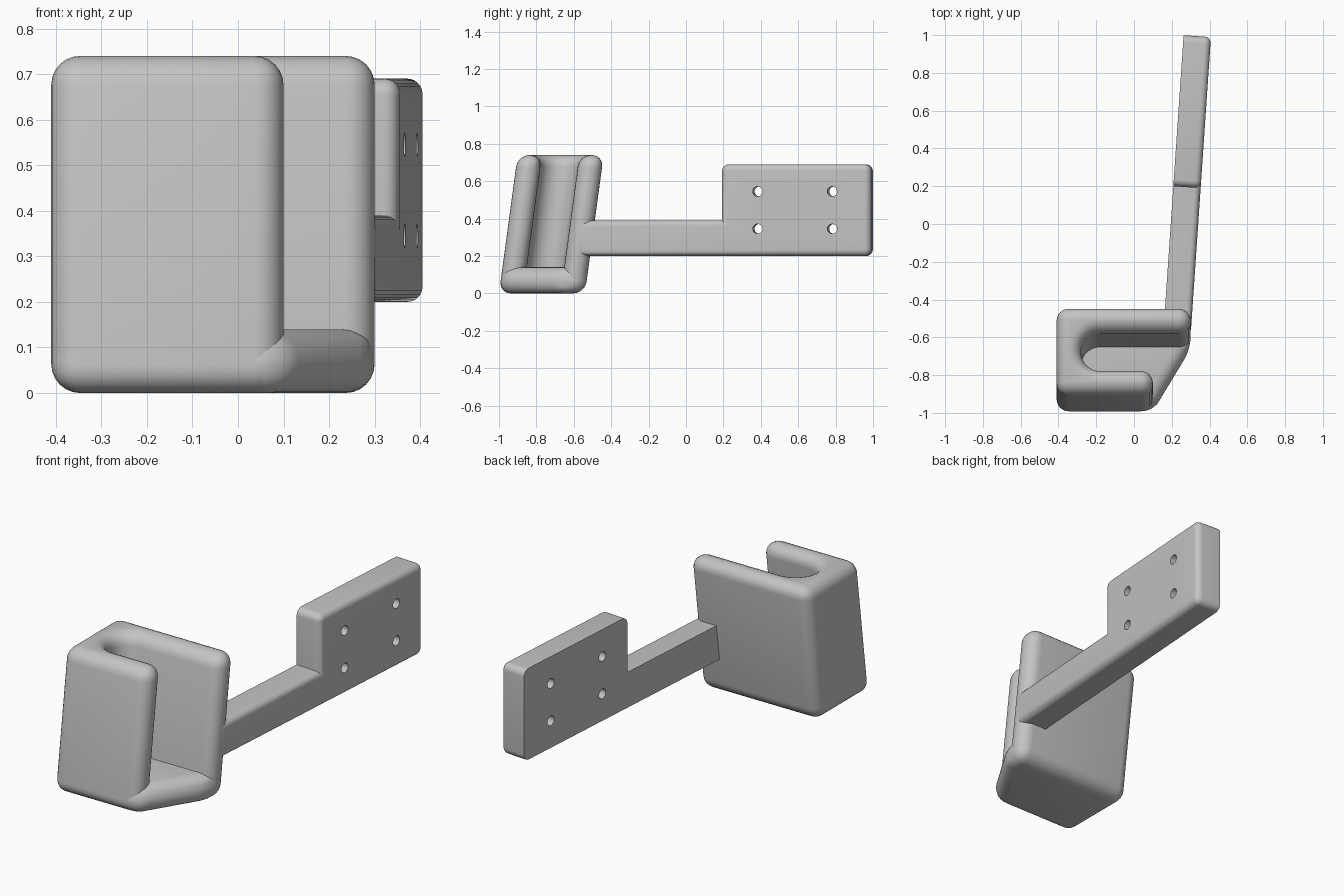
import bpy
import bmesh
import math
from mathutils import Vector

cube = bpy.data.objects.get("Cube")
if cube:
    bpy.data.objects.remove(cube, do_unlink=True)

grey = bpy.data.materials.new("light grey")
grey.use_nodes = True
colour = (0.55, 0.55, 0.55, 1)
grey.diffuse_color = colour
grey.node_tree.nodes["Principled BSDF"].inputs["Base Color"].default_value = colour

LEAN = 0.135        # backward lean of the holder per unit of height
FILLET = 0.064      # holder edge rounding
RIM = 0.033         # bracket edge rounding


def prism(points, offset):
    """Closed prism from an outline of 3D points, pushed along an offset."""
    bm = bmesh.new()
    face = bm.faces.new([bm.verts.new(p) for p in points])
    moved = bmesh.ops.extrude_face_region(bm, geom=[face])["geom"]
    verts = [g for g in moved if isinstance(g, bmesh.types.BMVert)]
    bmesh.ops.translate(bm, vec=Vector(offset), verts=verts)
    bmesh.ops.recalc_face_normals(bm, faces=bm.faces)
    return bm


def round_edges(bm, edges, radius, segments=6):
    bmesh.ops.bevel(bm, geom=edges, offset=radius, segments=segments,
                    profile=0.5, affect='EDGES', clamp_overlap=True)


def finish(bm, name):
    mesh = bpy.data.meshes.new(name)
    bm.to_mesh(mesh)
    bm.free()
    obj = bpy.data.objects.new(name, mesh)
    bpy.context.collection.objects.link(obj)
    mesh.materials.append(grey)
    return obj


def smooth(obj):
    bpy.ops.object.select_all(action='DESELECT')
    obj.select_set(True)
    bpy.context.view_layer.objects.active = obj
    bpy.ops.object.shade_smooth_by_angle(angle=math.radians(32))


def leaning_part(name, outline, height):
    """Upright prism with rounded edges, sheared backward."""
    bm = prism([(x, y, 0) for x, y in outline], (0, 0, height))
    sharp = [e for e in bm.edges if e.calc_face_angle(0) > math.radians(30)]
    round_edges(bm, sharp, FILLET)
    for v in bm.verts:
        v.co.y += LEAN * v.co.z
    smooth(finish(bm, name))


# Holder: U-shaped wall around a round-ended slot
slot_y, slot_r, slot_x = -0.77, 0.1, -0.18
front, back = slot_y - 0.23, slot_y + 0.23
arc = [(slot_x - slot_r * math.sin(a), slot_y + slot_r * math.cos(a))
       for a in (math.pi * i / 20 for i in range(21))]
wall = [(-0.41, front), (0.1, front), (0.1, slot_y - slot_r)]
wall += arc[::-1]
wall += [(0.3, slot_y + slot_r), (0.3, back), (-0.41, back)]
leaning_part("holder_wall", wall, 0.74)

# Holder floor with a slanted open side
floor = [(-0.41, front), (0.1, front), (0.3, slot_y + slot_r), (0.3, back), (-0.41, back)]
leaning_part("holder_floor", floor, 0.14)

# Bracket: slim arm widening into a mounting plate
length, step, low, mid, high, thick = 1.578, 0.777, 0.2, 0.39, 0.69, 0.145
side = [(0, low), (length, low), (length, high), (step, high), (step, mid), (0, mid)]
bm = prism([(-thick, y, z) for y, z in side], (thick, 0, 0))
corners = [e for e in bm.edges
           if abs(e.verts[0].co.x - e.verts[1].co.x) > 0.1
           and e.verts[0].co.y > 0.1 and abs(e.verts[0].co.z - mid) > 0.01]
round_edges(bm, corners, RIM + 0.004)
outer = [e for e in bm.edges if all(v.co.x > -0.001 for v in e.verts)
         and e.calc_face_angle(0) > 1]
round_edges(bm, outer, RIM)
bracket = finish(bm, "mounting_bracket")

# Four screw holes through the plate
bm = bmesh.new()
for y in (0.97, 1.37):
    for z in (0.345, 0.545):
        ring = [(-0.3, y + 0.026 * math.cos(a), z + 0.026 * math.sin(a))
                for a in (math.tau * i / 24 for i in range(24))]
        face = bm.faces.new([bm.verts.new(p) for p in ring])
        moved = bmesh.ops.extrude_face_region(bm, geom=[face])["geom"]
        bmesh.ops.translate(bm, vec=Vector((0.5, 0, 0)),
                            verts=[g for g in moved if isinstance(g, bmesh.types.BMVert)])
bmesh.ops.recalc_face_normals(bm, faces=bm.faces)
cutter = finish(bm, "hole_cutter")
cutter.hide_render = True
holes = bracket.modifiers.new("screw_holes", 'BOOLEAN')
holes.object = cutter
holes.solver = 'EXACT'
bpy.context.view_layer.objects.active = bracket
bpy.ops.object.modifier_apply(modifier=holes.name)
bpy.data.objects.remove(cutter, do_unlink=True)
smooth(bracket)
bracket.location = (0.3, -0.585, 0)
bracket.rotation_euler.z = math.radians(-3.9)
